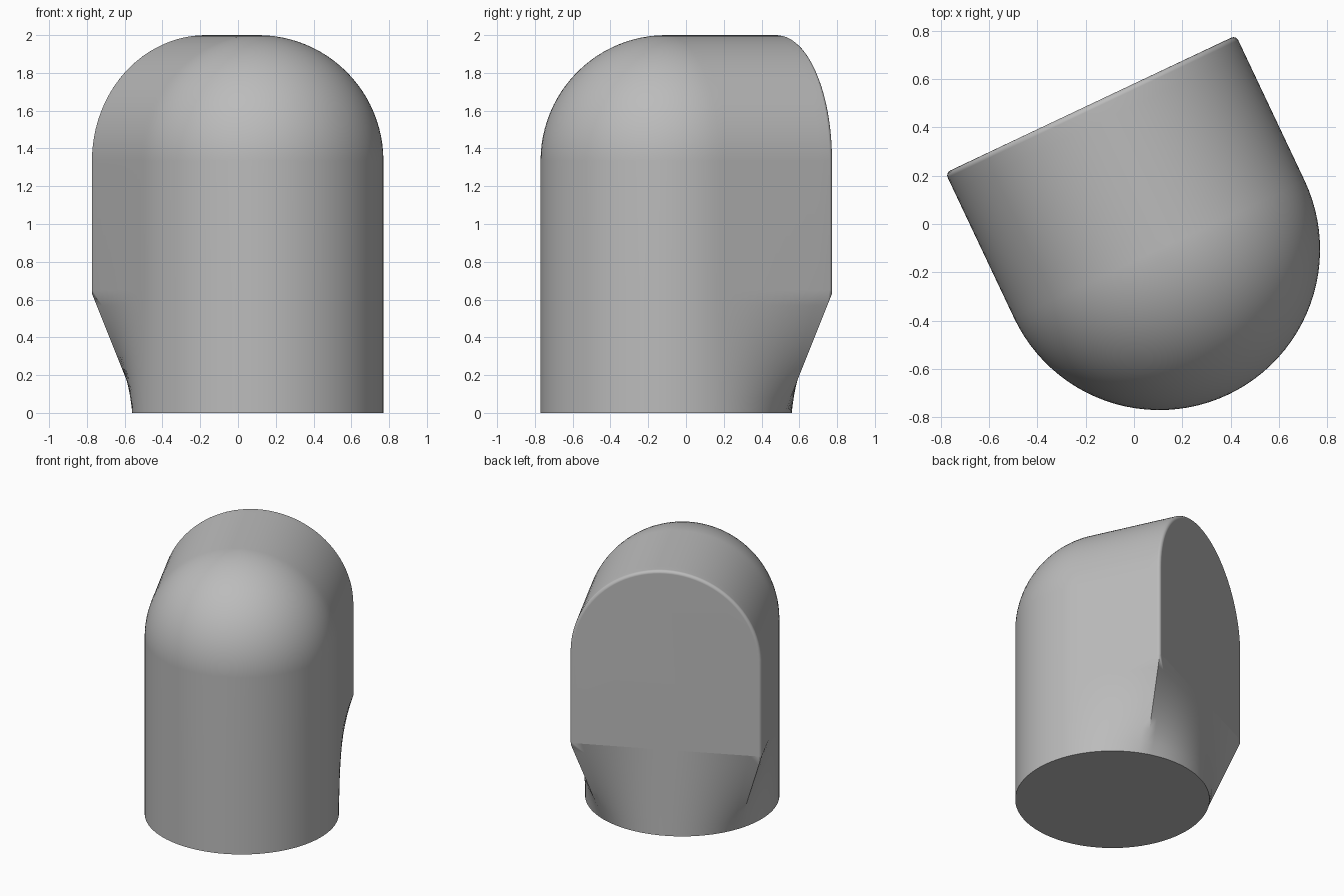
import bpy, bmesh
from math import sin, cos, pi, radians

if "Cube" in bpy.data.objects:
    bpy.data.objects.remove(bpy.data.objects["Cube"])

R = 0.665          # radius of the base and of the dome
FLARE = 0.65       # height where the round base becomes a flat-backed section
SHOULDER = 2 - R   # height where the dome starts
N = 96             # points round each section
DOME = 24
FOOT = 8


def round_point(i):
    a = 2 * pi * i / N
    return cos(a), sin(a)


def flat_back_point(i):
    """Round in front, square behind."""
    c, s = round_point(i)
    if s < 0:
        return c, s
    m = max(abs(c), abs(s))
    return c / m, s / m


bm = bmesh.new()
rings = []

# foot: circle blending to the flat-backed section
for k in range(FOOT + 1):
    t = k / FOOT
    ring = []
    for i in range(N):
        (cu, cv), (su, sv) = round_point(i), flat_back_point(i)
        ring.append(bm.verts.new((R * (cu + (su - cu) * t),
                                  R * (cv + (sv - cv) * t), FLARE * t)))
    rings.append(ring)

# straight wall, then quarter-sphere front and barrel-vault rear
for k in range(DOME + 1):
    a = pi / 2 * k / DOME
    ring = []
    for i in range(N):
        u, v = flat_back_point(i)
        v = v * cos(a) if v < 0 else v
        ring.append(bm.verts.new((R * u * cos(a), R * v, SHOULDER + R * sin(a))))
    rings.append(ring)

# skin, leaving the back panel open above the foot
for k in range(len(rings) - 1):
    for i in range(N):
        j = (i + 1) % N
        if k >= FOOT and N // 8 <= i < 3 * N // 8:
            continue
        bm.faces.new((rings[k][i], rings[k][j], rings[k + 1][j], rings[k + 1][i]))
bmesh.ops.delete(bm, geom=[v for v in bm.verts if not v.link_faces], context='VERTS')
bmesh.ops.remove_doubles(bm, verts=bm.verts[:], dist=1e-4)

# flat underside and back panel
bmesh.ops.holes_fill(bm, edges=[e for e in bm.edges if e.is_boundary], sides=0)
bmesh.ops.recalc_face_normals(bm, faces=bm.faces[:])

# soft rounding round the arch of the back panel
back = max(bm.faces, key=lambda f: len(f.verts) * (f.normal.y > 0.9))
arch = [e for e in back.edges if max(v.co.z for v in e.verts) > FLARE + 0.01]
bmesh.ops.bevel(bm, geom=arch, offset=0.022, offset_type='OFFSET', segments=4,
                profile=0.5, affect='EDGES', clamp_overlap=True)

# smooth shading with sharp rims
for f in bm.faces:
    f.smooth = True
for e in bm.edges:
    back_rim = all(abs(v.co.z - FLARE) < 1e-3 and v.co.y > R - 1e-3 for v in e.verts)
    e.smooth = not back_rim and e.calc_face_angle(0) < radians(32)

mesh = bpy.data.meshes.new("domed_body")
bm.to_mesh(mesh)
bm.free()
body = bpy.data.objects.new("domed_body", mesh)
bpy.context.collection.objects.link(body)
body.location = (0.105, -0.105, 0)
body.rotation_euler.z = radians(25.3)

normals = body.modifiers.new("even_normals", 'WEIGHTED_NORMAL')
normals.keep_sharp = True

grey = bpy.data.materials.new("plain_grey")
grey.use_nodes = True
colour = (0.5, 0.5, 0.5, 1)
grey.diffuse_color = colour
grey.node_tree.nodes["Principled BSDF"].inputs["Base Color"].default_value = colour
mesh.materials.append(grey)
